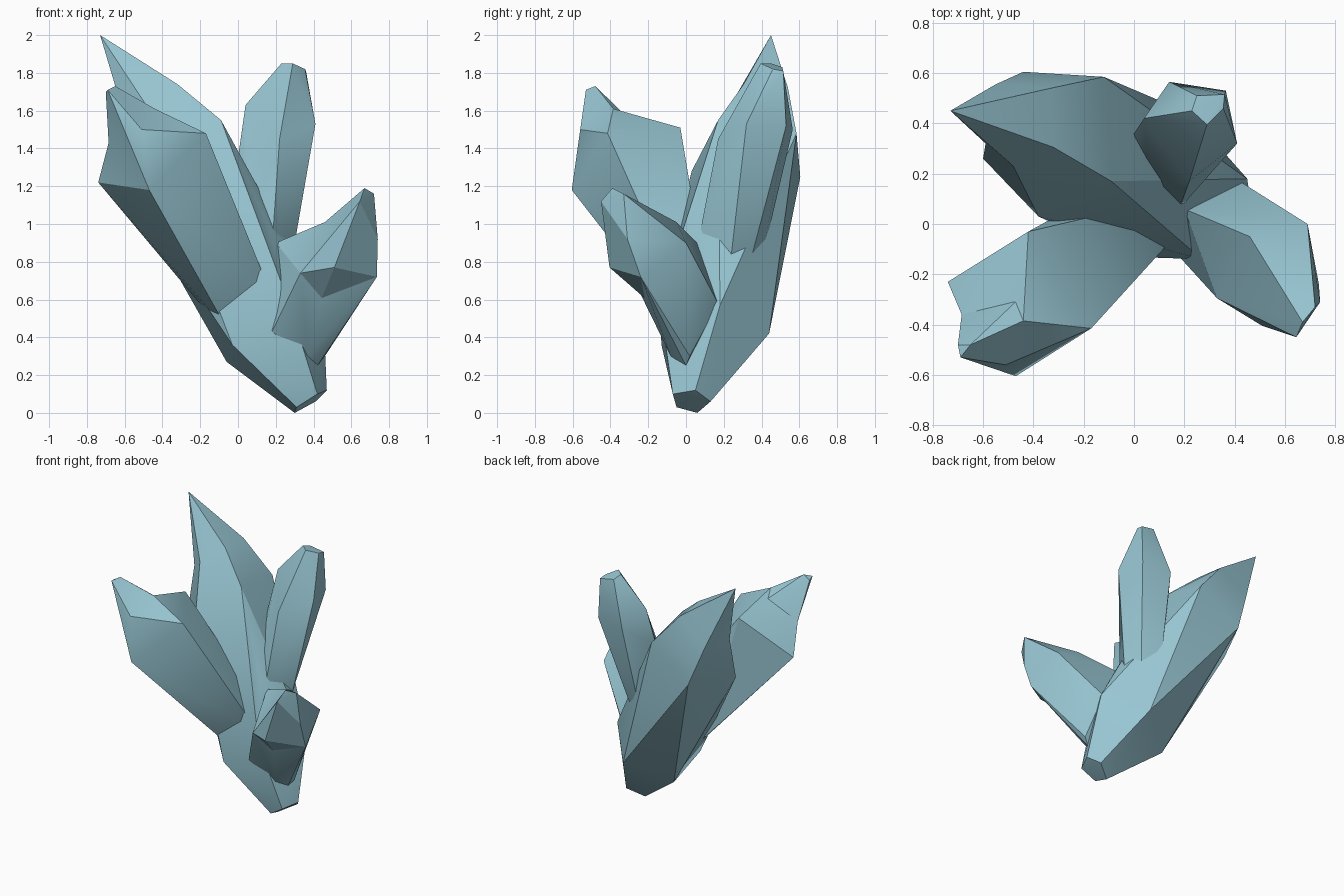
import bpy, bmesh, math

if "Cube" in bpy.data.objects:
    bpy.data.objects.remove(bpy.data.objects["Cube"])

# One flat mineral colour for the whole cluster
mat = bpy.data.materials.new("pale_teal_crystal")
mat.diffuse_color = (0.31, 0.56, 0.645, 1)
mat.use_nodes = True
mat.node_tree.nodes["Principled BSDF"].inputs["Base Color"].default_value = mat.diffuse_color


def shell(name, points):
    """Faceted convex block around a few corner points."""
    bm = bmesh.new()
    for p in points:
        bm.verts.new(p)
    res = bmesh.ops.convex_hull(bm, input=bm.verts)
    junk = {g for g in res["geom_interior"] + res["geom_unused"]
            if isinstance(g, bmesh.types.BMVert)}
    bmesh.ops.delete(bm, geom=list(junk), context='VERTS')
    bmesh.ops.dissolve_limit(bm, angle_limit=math.radians(3),
                             verts=bm.verts, edges=bm.edges)
    bmesh.ops.recalc_face_normals(bm, faces=bm.faces)
    me = bpy.data.meshes.new(name)
    bm.to_mesh(me)
    bm.free()
    me.materials.append(mat)
    ob = bpy.data.objects.new(name, me)
    bpy.context.collection.objects.link(ob)
    return ob


def crystal(name, foot, shoulder, tip):
    """Shaft from foot to shoulder, fused with a cap from shoulder to tip."""
    ob = shell(name, foot + shoulder)
    cap = shell(name + "_cap", shoulder + tip)
    mod = ob.modifiers.new("fuse", 'BOOLEAN')
    mod.operation, mod.solver, mod.object = 'UNION', 'EXACT', cap
    bpy.ops.object.select_all(action='DESELECT')
    ob.select_set(True)
    bpy.context.view_layer.objects.active = ob
    bpy.ops.object.modifier_apply(modifier="fuse")
    bpy.data.objects.remove(cap)
    bpy.ops.object.shade_smooth_by_angle(angle=math.radians(26))
    return ob


# Large leaning crystal
crystal("main_crystal",
        [(.31, -.05, .03), (.42, -.07, .10), (.47, .05, .12), (.41, .13, .06), (.30, .06, 0),
         (-.03, -.13, .36), (.27, -.14, .58), (.45, .18, .57), (.22, .44, .42), (-.06, .23, .27),
         (-.38, .03, 1.28), (-.09, .17, 1.55), (.16, .03, .99), (-.12, .585, 1.48),
         (-.44, .605, 1.25), (-.60, .26, 1.22)],
        [(-.48, .23, 1.62), (-.32, .305, 1.74), (-.33, .54, 1.72),
         (-.55, .555, 1.55), (-.59, .32, 1.53)],
        [(-.57, .36, 1.78), (-.49, .50, 1.82), (-.73, .45, 2.0)])

# Broad crystal leaning to the front left
crystal("front_left_crystal",
        [(.18, -.03, .62), (-.05, -.02, .43), (-.22, .08, .60), (.05, .08, .85),
         (-.74, -.23, 1.22), (-.42, -.03, 1.51), (-.17, -.415, 1.48)],
        [(-.47, -.605, 1.18), (-.44, -.385, 1.61), (-.51, -.56, 1.50),
         (-.685, -.36, 1.43), (-.45, -.29, 1.545)],
        [(-.69, -.53, 1.71), (-.65, -.48, 1.73), (-.70, -.48, 1.70)])

# Upright crystal at the back
crystal("back_crystal",
        [(.18, .06, .88), (.29, .24, .84), (.22, .34, .80), (.10, .40, .80), (.06, .13, .97),
         (0, .36, 1.35)],
        [(.22, .17, 1.45), (.41, .32, 1.53), (.365, .53, 1.52), (.14, .565, 1.50),
         (.04, .42, 1.63)],
        [(.23, .45, 1.85), (.29, .395, 1.85), (.355, .46, 1.82), (.36, .515, 1.81),
         (.25, .51, 1.83)])

# Short crystal leaning to the front right
crystal("front_right_crystal",
        [(.42, 0, .25), (.46, .02, .30), (.37, -.08, .30), (.18, -.13, .43), (.27, -.17, .50),
         (.20, .06, .90), (.42, .17, .58), (.55, -.04, .57), (.56, .07, .72)],
        [(.33, -.295, .74), (.44, -.21, .60), (.735, -.24, .72), (.69, 0, .90),
         (.46, -.05, 1.01)],
        [(.51, -.405, .77), (.74, -.31, .92), (.67, -.39, 1.19), (.72, -.33, 1.16),
         (.645, -.45, 1.12)])
